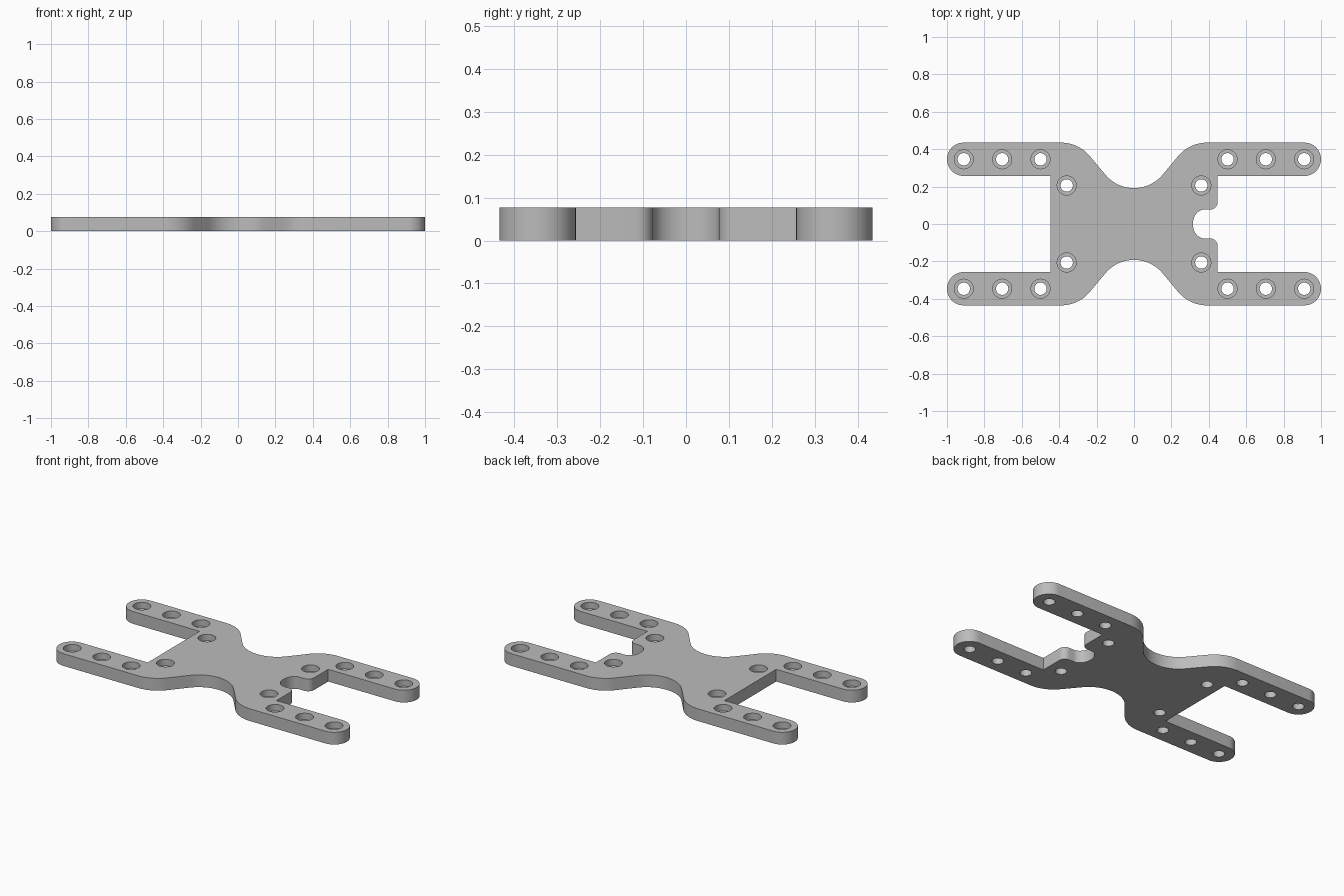
import bpy, bmesh
from math import sin, cos, radians, tau

if "Cube" in bpy.data.objects:
    bpy.data.objects.remove(bpy.data.objects["Cube"])

THICK = 0.077
HALF_Y = 0.435
ARM_R = 0.089
ARM_Y = HALF_Y - ARM_R


def arc(cx, cy, rx, ry, start, end, n):
    """Points along an elliptical arc, angles in degrees."""
    angles = [radians(start + (end - start) * i / n) for i in range(n + 1)]
    return [(cx + rx * cos(a), cy + ry * sin(a)) for a in angles]


def make_object(name, bm):
    bmesh.ops.recalc_face_normals(bm, faces=bm.faces)
    mesh = bpy.data.meshes.new(name)
    bm.to_mesh(mesh)
    bm.free()
    obj = bpy.data.objects.new(name, mesh)
    bpy.context.collection.objects.link(obj)
    return obj


# Material
grey = bpy.data.materials.new("light grey")
grey.use_nodes = True
colour = (0.5, 0.5, 0.5, 1)
grey.diffuse_color = colour
grey.node_tree.nodes["Principled BSDF"].inputs["Base Color"].default_value = colour

# Back half of the outline, from the notch round to the left inner edge
half = arc(0.375, 0, 0.06, 0.077, 180, 90, 12)            # cable notch
half += arc(0.407, 0.117, 0.04, 0.04, -90, 0, 8)          # notch lip
half += [(0.447, ARM_Y - ARM_R)]
half += arc(0.911, ARM_Y, ARM_R, ARM_R, -90, 90, 24)      # arm end
half += arc(0.39, 0.235, 0.2, 0.2, 90, 140, 14)           # shoulder
half += arc(0, 0.392, 0.2, 0.2, -40, -140, 28)            # waist
half += arc(-0.39, 0.235, 0.2, 0.2, 40, 90, 14)
half += arc(-0.911, ARM_Y, ARM_R, ARM_R, 90, 270, 24)
half += [(-0.447, ARM_Y - ARM_R)]
outline = half + [(x, -y) for x, y in reversed(half[1:])]

# Plate body
bm = bmesh.new()
base = bm.faces.new([bm.verts.new((x, y, 0)) for x, y in outline])
raised = bmesh.ops.extrude_face_region(bm, geom=[base], use_keep_orig=True)["geom"]
top = [v for v in raised if isinstance(v, bmesh.types.BMVert)]
bmesh.ops.translate(bm, verts=top, vec=(0, 0, THICK))
plate = make_object("frame_plate", bm)
plate.data.materials.append(grey)

# Stepped cutters for the counterbored screw holes
SIDES = 32
STEPS = [(0.033, -0.05), (0.033, 0.037), (0.051, 0.037), (0.051, 0.13)]


def add_bore(bm, cx, cy):
    rings = []
    for r, z in STEPS:
        rings.append([bm.verts.new((cx + r * cos(tau * i / SIDES),
                                    cy + r * sin(tau * i / SIDES), z))
                      for i in range(SIDES)])
    for lower, upper in zip(rings, rings[1:]):
        for i in range(SIDES):
            j = (i + 1) % SIDES
            bm.faces.new((lower[i], lower[j], upper[j], upper[i]))
    bm.faces.new(reversed(rings[0]))
    bm.faces.new(rings[-1])


bm = bmesh.new()
for sx in (-1, 1):
    for sy in (-1, 1):
        for x in (0.5, 0.705, 0.91):
            add_bore(bm, sx * x, sy * ARM_Y)
        add_bore(bm, sx * 0.36, sy * 0.206)
cutter = make_object("hole_cutter", bm)
cutter.data.materials.append(grey)
cutter.hide_render = True

# Cut the holes, then smooth the curved walls
cut = plate.modifiers.new("holes", 'BOOLEAN')
cut.operation = 'DIFFERENCE'
cut.solver = 'EXACT'
cut.object = cutter
bpy.ops.object.select_all(action='DESELECT')
plate.select_set(True)
bpy.context.view_layer.objects.active = plate
bpy.ops.object.modifier_apply(modifier=cut.name)
bpy.data.objects.remove(cutter)
bpy.ops.object.shade_smooth_by_angle(angle=radians(30))
